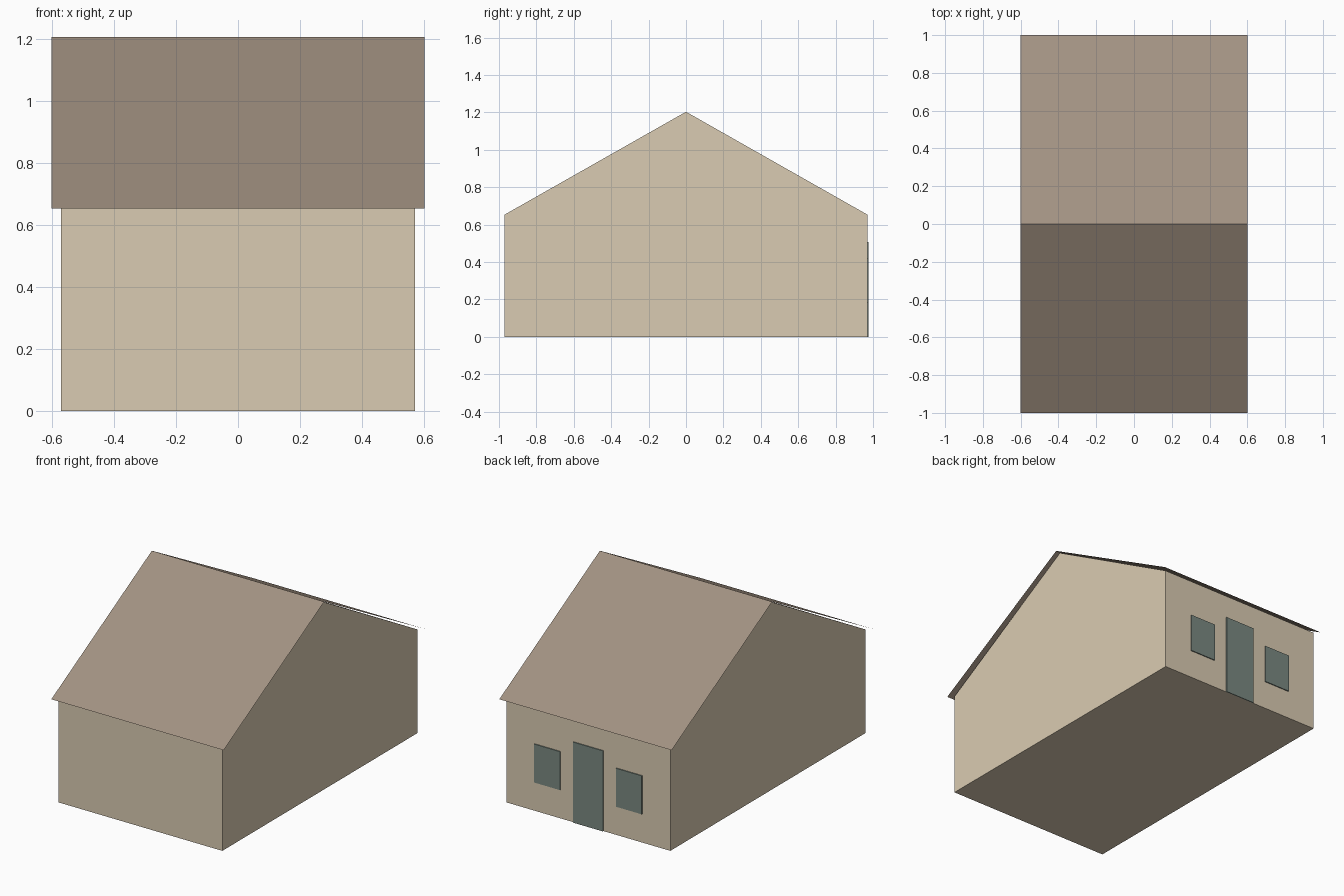
import bpy

cube = bpy.data.objects.get("Cube")
if cube:
    bpy.data.objects.remove(cube, do_unlink=True)


def make_material(name, rgb):
    linear = [((c / 255 + 0.055) / 1.055) ** 2.4 for c in rgb] + [1.0]
    mat = bpy.data.materials.new(name)
    mat.use_nodes = True
    mat.diffuse_color = linear
    mat.node_tree.nodes["Principled BSDF"].inputs["Base Color"].default_value = linear
    return mat


def make_object(name, verts, faces, mat):
    mesh = bpy.data.meshes.new(name)
    mesh.from_pydata(verts, [], faces)
    mesh.materials.append(mat)
    obj = bpy.data.objects.new(name, mesh)
    bpy.context.collection.objects.link(obj)
    return obj


def extrude_profile(name, profile, half_width, mat, closed):
    """Sweep a (y, z) profile along x, as a solid or as an open sheet."""
    n = len(profile)
    verts = [(x, y, z) for x in (half_width, -half_width) for y, z in profile]
    faces = [(i, i + n, (i + 1) % n + n, (i + 1) % n) for i in range(n if closed else n - 1)]
    if closed:
        faces += [tuple(range(n)), tuple(reversed(range(n, 2 * n)))]
    return make_object(name, verts, faces, mat)


def back_plate(name, x, width, z0, z1):
    """Thin plate standing on the outside of the back wall."""
    outline = [(x + width / 2, z0), (x - width / 2, z0), (x - width / 2, z1), (x + width / 2, z1)]
    verts = [(px, y, pz) for y in (WALL_Y, WALL_Y + PLATE) for px, pz in outline]
    sides = [(i, (i + 1) % 4, (i + 1) % 4 + 4, i + 4) for i in range(4)]
    return make_object(name, verts, sides + [(3, 2, 1, 0), (4, 5, 6, 7)], openings)


WALL_X, WALL_Y = 0.57, 0.97
ROOF_X, ROOF_Y = 0.6, 1.0
EAVE, RIDGE = 0.653, 1.206
PLATE = 0.006

plaster = make_material("beige_wall", (218, 203, 178))
tiles = make_material("brown_roof", (162, 146, 130))
openings = make_material("grey_green_openings", (122, 137, 129))

# Gabled body
extrude_profile("walls", [(-WALL_Y, 0), (WALL_Y, 0), (WALL_Y, EAVE), (0, RIDGE - 0.003),
                          (-WALL_Y, EAVE)], WALL_X, plaster, True)

# Thin roof sheet overhanging on all sides
extrude_profile("roof", [(ROOF_Y, EAVE), (0, RIDGE), (-ROOF_Y, EAVE)], ROOF_X, tiles, False)

# Door with a window on each side, on the back wall
back_plate("door", 0, 0.208, 0, 0.507)
for side, sign in (("left", 1), ("right", -1)):
    back_plate(side + "_window", sign * 0.285, 0.18, 0.18, 0.422)
